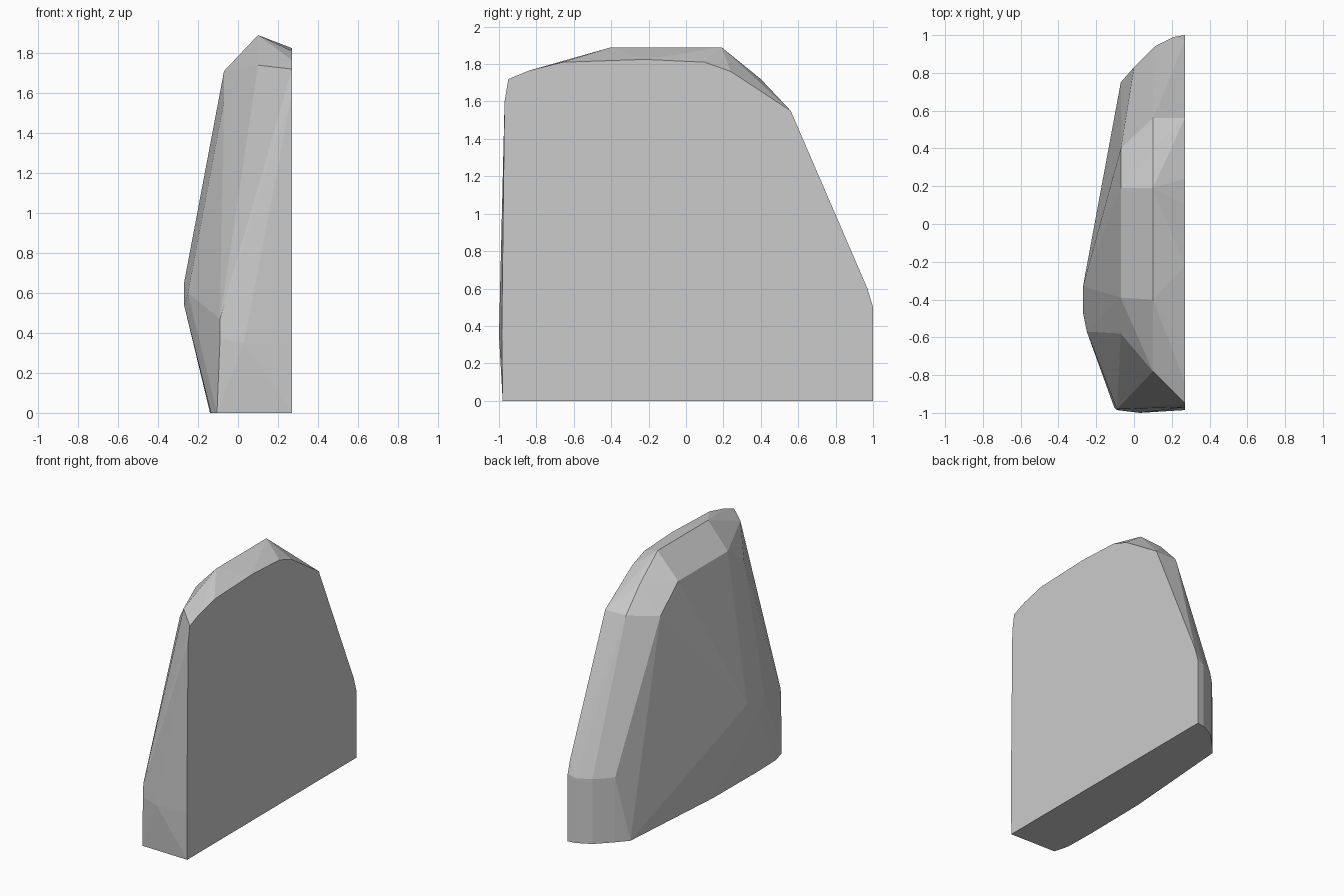
import bpy
import bmesh

cube = bpy.data.objects.get("Cube")
if cube:
    bpy.data.objects.remove(cube, do_unlink=True)

# Plain stone colour
stone = bpy.data.materials.new("stone_grey")
stone.use_nodes = True
colour = (0.6, 0.6, 0.6, 1)
stone.diffuse_color = colour
shader = next(n for n in stone.node_tree.nodes if n.type == "BSDF_PRINCIPLED")
shader.inputs["Base Color"].default_value = colour
shader.inputs["Roughness"].default_value = 0.8

SPLIT_X = 0.27      # plane of the flat split face
CREST_X = 0.1       # line of the top ridge
SHOULDER_X = -0.07  # line where the outer side turns into the top


def section(x, outline):
    """Place a (y, z) outline on the plane at x."""
    return [(x, y, z) for y, z in outline]


def level(z, outline):
    """Place an (x, y) outline at height z."""
    return [(x, y, z) for x, y in outline]


# Flat split face
split_face = section(SPLIT_X, [
    (-.98, 0), (-.985, .35), (-.97, 1.6), (-.95, 1.72), (-.84, 1.765),
    (-.66, 1.81), (-.22, 1.825), (.1, 1.81), (.24, 1.76), (.56, 1.55),
    (.97, .6), (1, .5), (1, 0)])

# Top ridge and the shoulder beside it
crest = section(CREST_X, [
    (-.78, 1.74), (-.4, 1.89), (.19, 1.89), (.4, 1.72), (.56, 1.55)])
shoulder = section(SHOULDER_X, [
    (-.58, 1.56), (-.39, 1.71), (.19, 1.71), (.4, 1.53)])

# Footprint on the ground
foot = level(0, [
    (-.105, -.97), (-.135, -.86), (-.14, -.62), (-.135, -.12),
    (-.07, .75), (0, .83), (.11, .94), (.21, .99)])

# Bulge of the outer side, blunt front edge and rounded back edge
bulge = [(-.27, -.33, .65), (-.27, -.47, .54), (-.25, -.57, .6)]
front_edge = section(-.09, [(-.98, .47), (-.985, .37)]) + [(.03, -1, .35)]
back_edge = level(.48, [(0, .83), (.11, .94), (.21, .99)])

# Wrap the sections in one faceted skin
bm = bmesh.new()
for point in split_face + crest + shoulder + foot + bulge + front_edge + back_edge:
    bm.verts.new(point)
hull = bmesh.ops.convex_hull(bm, input=bm.verts[:])
spare = {g for g in hull["geom_interior"] + hull["geom_unused"]
         if isinstance(g, bmesh.types.BMVert)}
bmesh.ops.delete(bm, geom=list(spare), context="VERTS")
bmesh.ops.dissolve_limit(bm, angle_limit=0.01, verts=bm.verts[:], edges=bm.edges[:])
bmesh.ops.recalc_face_normals(bm, faces=bm.faces[:])

mesh = bpy.data.meshes.new("split_boulder")
bm.to_mesh(mesh)
bm.free()
mesh.materials.append(stone)
boulder = bpy.data.objects.new("split_boulder", mesh)
bpy.context.collection.objects.link(boulder)
